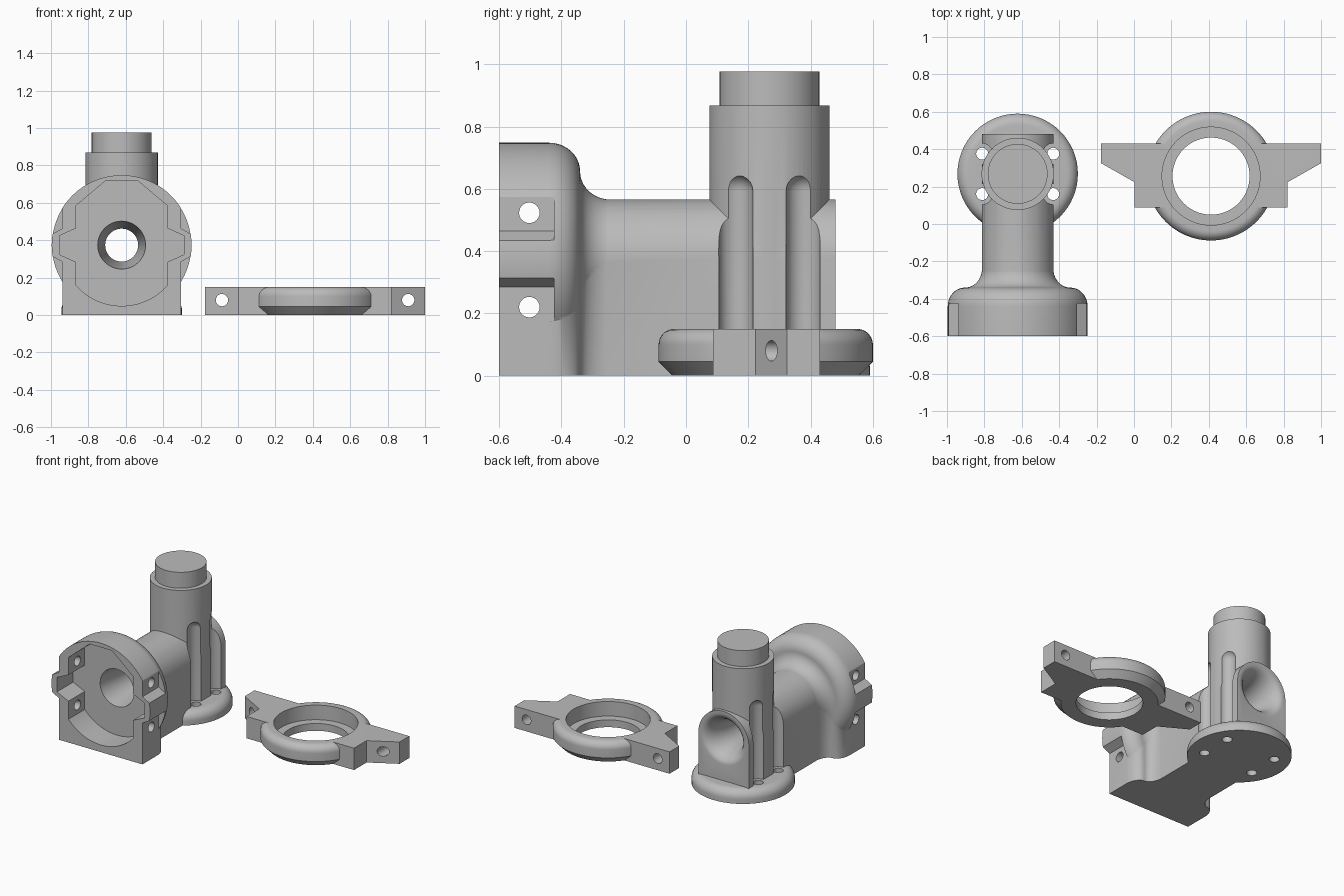
import bpy, bmesh, math
from math import sin, cos, pi, radians

if "Cube" in bpy.data.objects:
    bpy.data.objects.remove(bpy.data.objects["Cube"])

AX, AY, C = -0.622, 0.268, 0.374     # column position, bore axis height
RX, RY = 0.412, 0.256                # ring centre

grey = bpy.data.materials.new("cast_grey")
grey.diffuse_color = (0.5, 0.5, 0.5, 1)
grey.use_nodes = True
grey.node_tree.nodes["Principled BSDF"].inputs["Base Color"].default_value = grey.diffuse_color


def finish(name, bm):
    bmesh.ops.recalc_face_normals(bm, faces=bm.faces[:])
    me = bpy.data.meshes.new(name)
    bm.to_mesh(me)
    bm.free()
    ob = bpy.data.objects.new(name, me)
    bpy.context.collection.objects.link(ob)
    return ob


def place(p, axis, origin):
    """Map (u, v, height) so that height runs along the given axis."""
    u, v, h = p
    q = {'z': (u, v, h), 'y': (u, h, v), 'x': (h, u, v)}[axis]
    return [a + b for a, b in zip(q, origin)]


def loft(name, rings, axis, origin):
    bm = bmesh.new()
    loops = [[bm.verts.new(place(p, axis, origin)) for p in r] for r in rings]
    n = len(loops[0])
    for a, b in zip(loops, loops[1:]):
        for i in range(n):
            j = (i + 1) % n
            bm.faces.new((a[i], a[j], b[j], b[i]))
    bm.faces.new(loops[0])
    bm.faces.new(loops[-1])
    return finish(name, bm)


def lathe(name, profile, axis, origin, n=64):
    """Revolve (height, radius) pairs about an axis."""
    return loft(name, [[(r * cos(2 * pi * i / n), r * sin(2 * pi * i / n), h)
                        for i in range(n)] for h, r in profile], axis, origin)


def prism(name, pts, h0, h1, axis, origin):
    return loft(name, [[(u, v, h) for u, v in pts] for h in (h0, h1)], axis, origin)


def combine(target, other, op):
    m = target.modifiers.new(op, 'BOOLEAN')
    m.operation, m.solver, m.object = op, 'EXACT', other
    bpy.context.view_layer.objects.active = target
    bpy.ops.object.modifier_apply(modifier=m.name)
    bpy.data.objects.remove(other, do_unlink=True)


def cut(target, other):
    combine(target, other, 'DIFFERENCE')


def join(target, other):
    combine(target, other, 'UNION')


def arc(cx, cy, rx, ry, a0, a1, n=10):
    return [(cx + rx * cos(radians(a0 + (a1 - a0) * i / n)),
             cy + ry * sin(radians(a0 + (a1 - a0) * i / n))) for i in range(n + 1)]


def mirrored(pts):
    return pts + [(-x, y) for x, y in reversed(pts)]


def shade(ob):
    ob.data.materials.clear()
    ob.data.materials.append(grey)
    for p in ob.data.polygons:
        p.material_index = 0
    bpy.ops.object.select_all(action='DESELECT')
    ob.select_set(True)
    bpy.context.view_layer.objects.active = ob
    bpy.ops.object.shade_smooth_by_angle(angle=radians(30))


base, bore = (AX, AY, 0), (AX, 0, C)

# Column with a narrower top spigot
body = lathe("valve_body", [(0.0, 0.193), (0.868, 0.193), (0.868, 0.16), (0.977, 0.16)],
             'z', base)

# Arched arm running through the column to the rear boss
arch = [(0.192, 0)] + arc(0, C, 0.192, 0.192, 0, 180, 32) + [(-0.192, 0)]
join(body, prism("arm", arch, -0.45, 0.48, 'y', (AX, 0, 0)))

# Vertical screw clearance grooves with domed tops
corners = [(sx * 0.19, sy * 0.108) for sx in (-1, 1) for sy in (-1, 1)]
for dx, dy in corners:
    dome = [(0.593 + 0.055 * sin(radians(a)), 0.055 * cos(radians(a)))
            for a in (0, 15, 30, 45, 60, 75, 88)]
    cut(body, lathe("groove", [(-0.1, 0.055)] + dome, 'z', (AX + dx, AY + dy, 0), 32))

# Round foot flange
foot = [(0, 0.322), (0.03, 0.322)] + [(h, r) for r, h in
                                      arc(0.262, 0.03, 0.06, 0.06, 10, 90, 8)]
join(body, lathe("foot_flange", foot, 'z', base))
for dx, dy in corners:
    cut(body, lathe("screw_hole", [(-0.1, 0.032), (0.2, 0.032)], 'z',
                    (AX + dx, AY + dy, 0), 24))

# Round head, flared down to the arm
flare = ([(-0.6, 0.374)] + arc(-0.44, 0.282, 0.1, 0.092, 90, 0)
         + arc(-0.24, 0.281, 0.1, 0.09, 180, 270))
head = lathe("head", flare, 'y', bore, 96)
# Side flats on the head, leaving a central wedge rib
for sx in (-1, 1):
    for sz in (-1, 1):
        flat = [(sx * 0.316, sz * 0.09), (sx * 0.42, sz * 0.032),
                (sx * 0.42, sz * 0.32), (sx * 0.316, sz * 0.32)]
        cut(head, prism("flat", flat, -0.7, -0.424, 'y', bore))
# Square lower block of the head
side = ([(0.316, -0.6)] + arc(0.226, -0.44, 0.09, 0.1, 0, 90)
        + arc(0.222, -0.305, 0.031, 0.035, 90, 180)[-1:] + [(0.19, -0.24)])
side = ([(0.316, -0.6)] + arc(0.253, -0.44, 0.063, 0.1, 0, 90)[:-1]
        + [(x, y) for x, y in arc(0.252, -0.24, 0.061, 0.1, 270, 180)])
join(head, prism("lower_block", mirrored(side), 0, C, 'z', (AX, 0, 0)))
join(body, head)

# Recess in the head face
recess = mirrored([(0.085, 0.345), (0.245, 0.21), (0.245, 0.09),
                   (0.333, 0.05), (0.333, -0.05), (0.245, -0.09)]
                  + arc(0, 0, 0.325, 0.325, -41.07, -88, 14))
cut(body, prism("recess", recess, -0.7, -0.424, 'y', bore))

# Through bore: tapered at the front, trumpet at the rear
horn = [(0.27 + 0.21 * sin(radians(a)), 0.088 + 0.085 * (1 - cos(radians(a))))
        for a in range(0, 91, 9)]
cut(body, lathe("bore", [(-0.5, 0.128), (-0.424, 0.128), (-0.15, 0.088)] + horn
                + [(0.6, 0.173)], 'y', bore))

# Cross holes in the head ears
for z in (0.523, 0.22):
    cut(body, lathe("ear_hole", [(-0.5, 0.033), (0.5, 0.033)], 'x', (AX, -0.503, z), 24))
shade(body)

# Ring with rounded top edge and chamfered underside
rim = [(0, 0.3), (0.045, 0.344)] + [(h, r) for r, h in
                                    arc(0.294, 0.1, 0.05, 0.05, 0, 90, 8)]
ring = lathe("clamp_ring", rim, 'z', (RX, RY, 0), 96)
# Plate with two tapered lugs
lugs = mirrored([(0.408, 0.087), (0.408, 0.223), (0.588, 0.325), (0.588, 0.43)])
join(ring, prism("lug_plate", lugs, 0, 0.15, 'z', (RX, 0, 0)))
# Stepped opening
cut(ring, lathe("opening", [(-0.1, 0.206), (0.05, 0.206), (0.05, 0.262), (0.3, 0.262)],
                'z', (RX, RY, 0), 96))
# Lug bolt holes
for dx in (-0.498, 0.498):
    cut(ring, lathe("lug_hole", [(0, 0.033), (0.6, 0.033)], 'y', (RX + dx, 0, 0.08), 24))
shade(ring)
